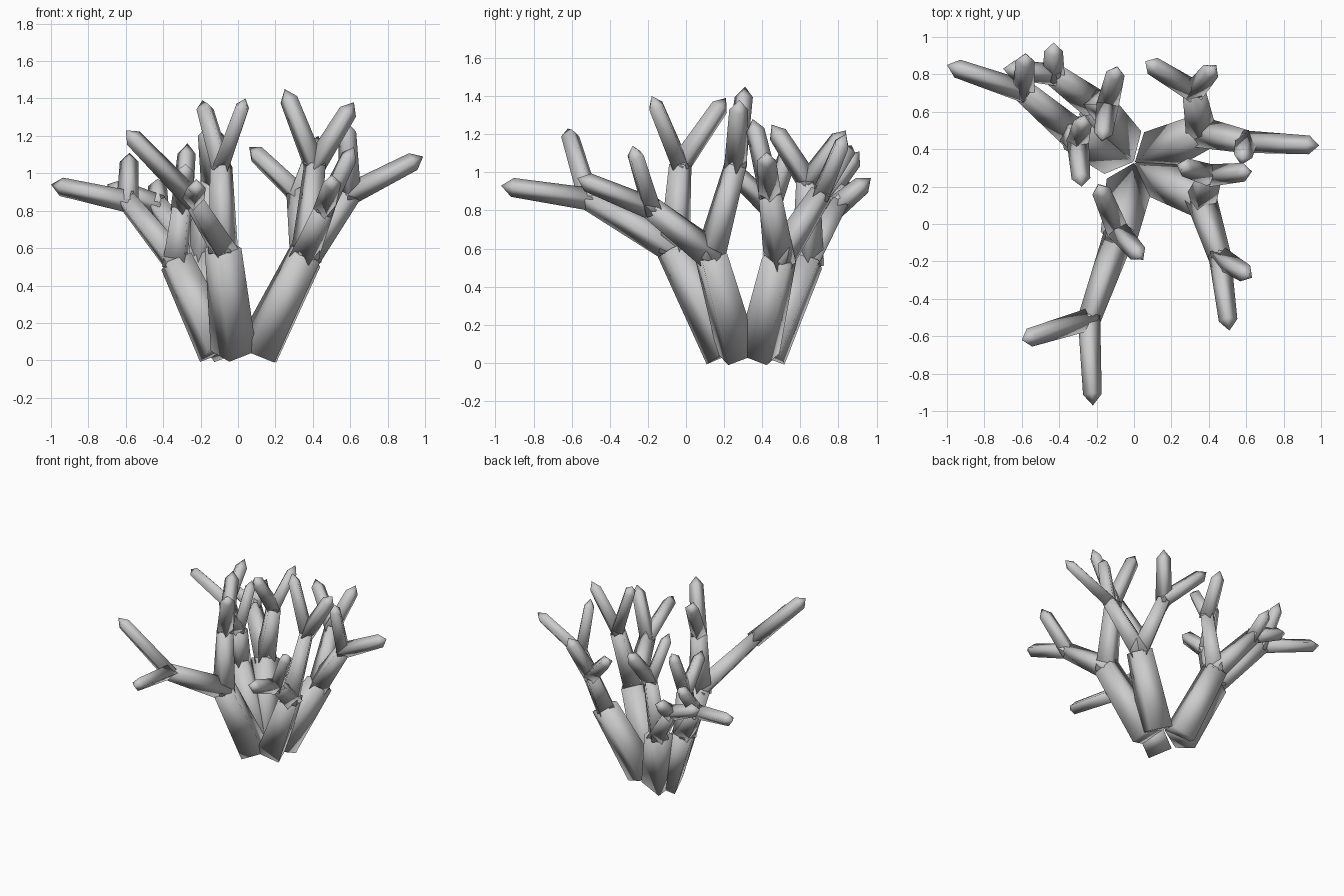
import bpy, bmesh, math
from mathutils import Vector

if "Cube" in bpy.data.objects:
    bpy.data.objects.remove(bpy.data.objects["Cube"])

grey = bpy.data.materials.new("light_grey")
grey.diffuse_color = (0.6, 0.6, 0.6, 1)
grey.use_nodes = True
grey.node_tree.nodes["Principled BSDF"].inputs["Base Color"].default_value = grey.diffuse_color


def limb(bm, a, b, r0, r1, pointed=False):
    """Four-sided tapering tube with one corner facing down; tips end in a pyramid."""
    a, b = Vector(a), Vector(b)
    d = (b - a).normalized()
    side = d.cross(Vector((0, 0, 1))).normalized()
    down = d.cross(side).normalized()
    end = b - d * r1 * 1.2 if pointed else b
    rings = []
    for c, r in ((a, r0), (end, r1)):
        rings.append([bm.verts.new(c + r * (math.cos(t) * down + math.sin(t) * side))
                      for t in (i * math.pi / 2 for i in range(4))])
    lo, hi = rings
    for i in range(4):
        bm.faces.new((lo[i], lo[(i + 1) % 4], hi[(i + 1) % 4], hi[i]))
    bm.faces.new(lo[::-1])
    if pointed:
        apex = bm.verts.new(b)
        for i in range(4):
            bm.faces.new((hi[i], hi[(i + 1) % 4], apex))
    else:
        bm.faces.new(hi)


def stem(name, top, forks):
    """A thick stem that splits into two branches, each splitting into two tips."""
    bm = bmesh.new()
    top = Vector(top)
    root = Vector((0, 0.33, 0))
    out = Vector((top.x, top.y - 0.33, 0)).normalized()
    limb(bm, root + out * 0.115 + Vector((0, 0, 0.05)), top, 0.125, 0.1)
    for joint, tips in forks:
        joint = Vector(joint)
        back = (joint - top).normalized() * 0.03
        limb(bm, top - back, joint, 0.085, 0.062)
        for tip in tips:
            tip = Vector(tip)
            limb(bm, joint - (tip - joint).normalized() * 0.02, tip, 0.06, 0.05, True)
    bmesh.ops.recalc_face_normals(bm, faces=bm.faces)
    for f in bm.faces:
        f.smooth = True
    me = bpy.data.meshes.new(name)
    bm.to_mesh(me)
    bm.free()
    me.materials.append(grey)
    bpy.context.collection.objects.link(bpy.data.objects.new(name, me))


# Five branching stems fanning out from one root point
stem("front_stem", (-0.08, -0.06, 0.6), [
    ((-0.09, -0.03, 1.04), [(-0.19, 0.21, 1.39), (0.04, -0.18, 1.40)]),
    ((-0.24, -0.51, 0.86), [(-0.22, -0.97, 0.93), (-0.60, -0.62, 1.23)])])
stem("right_front_stem", (0.36, 0.13, 0.57), [
    ((0.41, 0.26, 1.04), [(0.62, 0.28, 1.38), (0.25, 0.31, 1.45)]),
    ((0.46, -0.18, 0.81), [(0.51, -0.57, 0.97), (0.62, -0.28, 1.14)])])
stem("right_back_stem", (0.36, 0.49, 0.55), [
    ((0.60, 0.44, 0.89), [(0.99, 0.42, 1.09), (0.58, 0.35, 1.28)]),
    ((0.32, 0.71, 0.89), [(0.06, 0.87, 1.14), (0.43, 0.84, 1.20)])])
stem("left_stem", (-0.33, 0.49, 0.53), [
    ((-0.59, 0.71, 0.85), [(-1.00, 0.85, 0.94), (-0.58, 0.91, 1.11)]),
    ((-0.30, 0.44, 0.82), [(-0.27, 0.56, 1.16), (-0.28, 0.20, 1.05)])])
stem("back_stem", (-0.21, 0.64, 0.54), [
    ((-0.43, 0.80, 0.83), [(-0.43, 0.97, 0.97), (-0.70, 0.83, 0.94)]),
    ((-0.14, 0.64, 0.95), [(-0.17, 0.45, 1.25), (-0.09, 0.84, 1.22)])])
